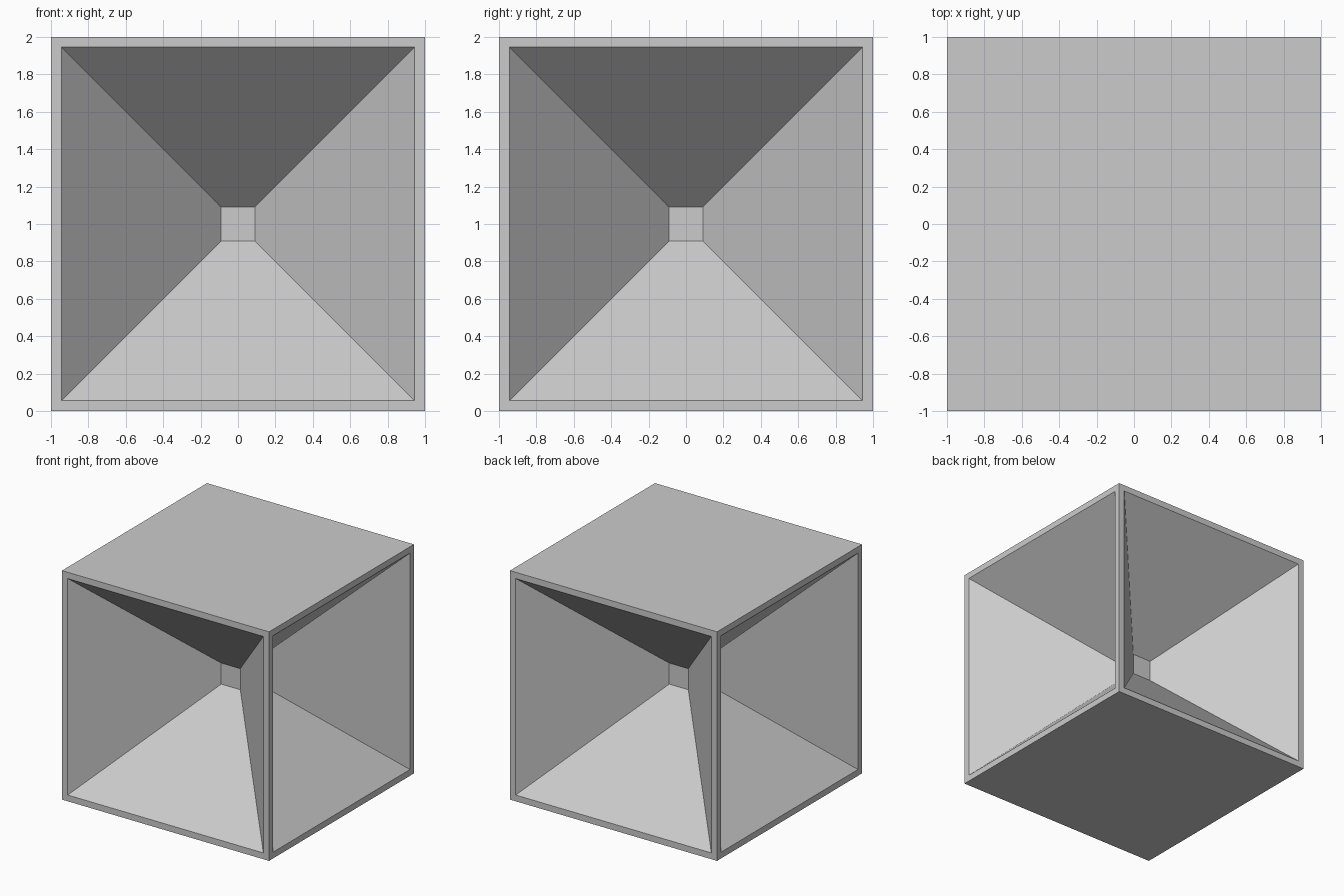
import bpy, bmesh
from mathutils import Matrix

if "Cube" in bpy.data.objects:
    bpy.data.objects.remove(bpy.data.objects["Cube"])

RIM = 0.055      # border width around each opening
CORE = 0.092     # half width of the small square at the bottom of each recess
DEPTH = 0.9      # how far each recess goes in

# Solid cube standing on the ground
bm = bmesh.new()
bmesh.ops.create_cube(bm, size=2, matrix=Matrix.Translation((0, 0, 1)))
bm.normal_update()
sides = [f for f in bm.faces if abs(f.normal.z) < 0.5]

# Flat rim on the four sides; top and bottom stay closed
bmesh.ops.inset_individual(bm, faces=sides, thickness=RIM, use_even_offset=True)

# Funnel recess: shrink each opening to the core square and push it inward
bmesh.ops.inset_individual(bm, faces=sides, thickness=0, use_even_offset=True)
for f in sides:
    n = f.normal.copy()
    centre = f.calc_center_median()
    scale = CORE / (1 - RIM)
    for v in f.verts:
        v.co = centre + (v.co - centre) * scale - n * DEPTH
bm.normal_update()

mesh = bpy.data.meshes.new("recessed_cube")
bm.to_mesh(mesh)
bm.free()
obj = bpy.data.objects.new("recessed_cube", mesh)
bpy.context.collection.objects.link(obj)
